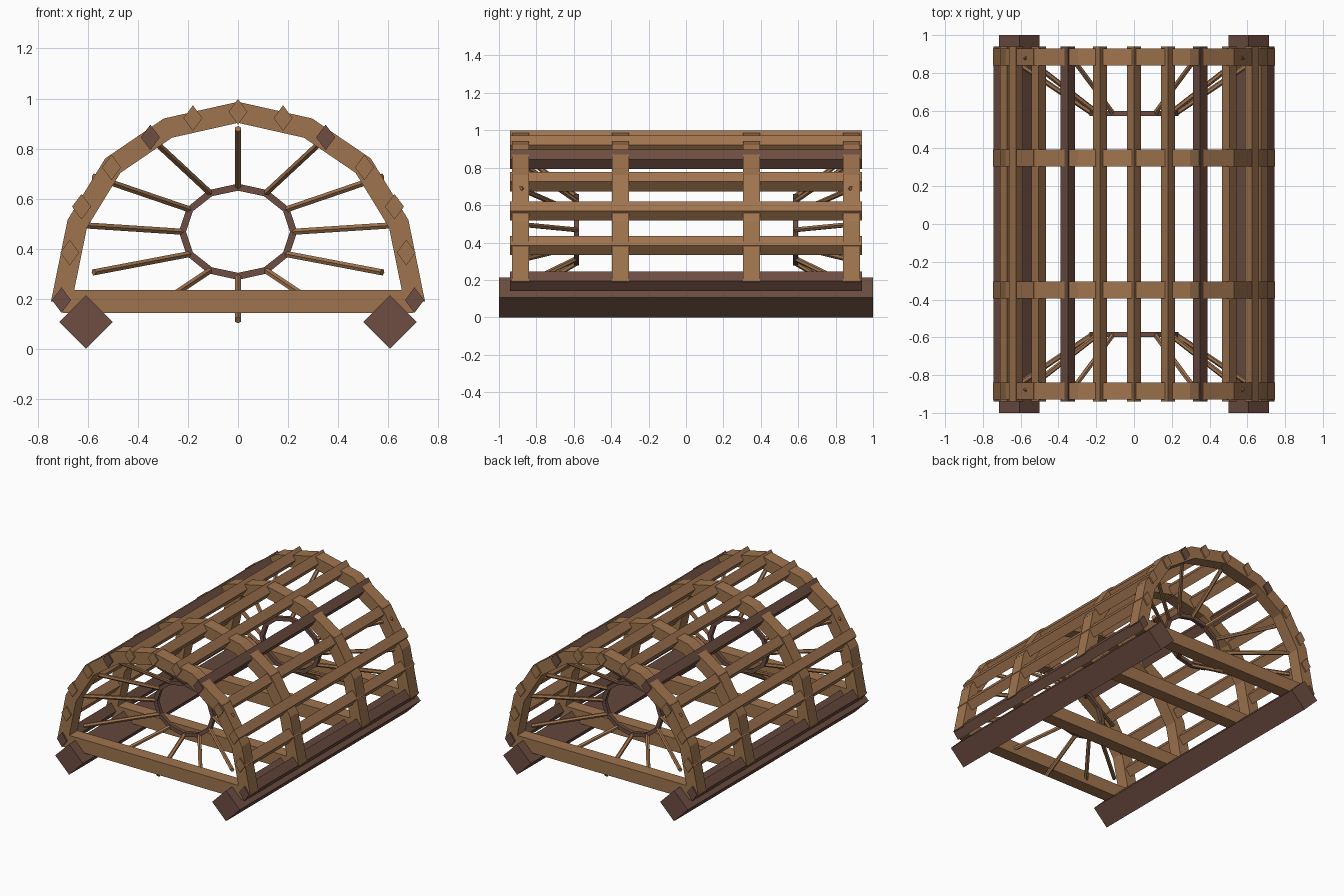
import bpy, bmesh
from math import sin, cos, pi
from mathutils import Vector

if "Cube" in bpy.data.objects:
    bpy.data.objects.remove(bpy.data.objects["Cube"])


def material(name, rgb):
    m = bpy.data.materials.new(name)
    m.use_nodes = True
    m.diffuse_color = (*rgb, 1)
    m.node_tree.nodes["Principled BSDF"].inputs["Base Color"].default_value = (*rgb, 1)
    return m


LIGHT = material("light wood", (0.35, 0.174, 0.077))
DARK = material("dark wood", (0.153, 0.075, 0.053))


def finish(name, bm, mat):
    bmesh.ops.recalc_face_normals(bm, faces=bm.faces)
    mesh = bpy.data.meshes.new(name)
    bm.to_mesh(mesh)
    bm.free()
    mesh.materials.append(mat)
    obj = bpy.data.objects.new(name, mesh)
    bpy.context.collection.objects.link(obj)
    return obj


def add_bar(bm, a, b, section):
    """Prism from a to b; section is a list of (u, v) offsets."""
    a, b = Vector(a), Vector(b)
    d = (b - a).normalized()
    ref = Vector((1, 0, 0)) if abs(d.y) > 0.99 else Vector((0, 1, 0))
    u = (ref - d * ref.dot(d)).normalized()
    v = d.cross(u)
    ends = [[bm.verts.new(p + u * s + v * t) for s, t in section] for p in (a, b)]
    bm.faces.new(ends[0])
    bm.faces.new(ends[1])
    n = len(section)
    for i in range(n):
        j = (i + 1) % n
        bm.faces.new((ends[0][i], ends[0][j], ends[1][j], ends[1][i]))


def diamond(w, h):
    return [(w, 0), (0, h), (-w, 0), (0, -h)]


def box(w, h):
    return [(w, h), (-w, h), (-w, -h), (w, -h)]


def hexagon(r):
    return [(r * cos(k * pi / 3), r * sin(k * pi / 3)) for k in range(6)]


def lengthwise(name, x, z, half, section, mat):
    bm = bmesh.new()
    add_bar(bm, (x, -half, z), (x, half, z), section)
    finish(name, bm, mat)


# Base runners and long slats
SLATS = [(0.18, 0.922, LIGHT), (0.35, 0.845, DARK), (0.505, 0.725, LIGHT),
         (0.625, 0.568, LIGHT), (0.672, 0.385, LIGHT), (0.705, 0.195, DARK)]
for side, s in (("left", 1), ("right", -1)):
    lengthwise(f"{side}_runner", s * 0.607, 0.107, 1, diamond(0.107, 0.107), DARK)
    for i, (x, z, mat) in enumerate(SLATS):
        lengthwise(f"{side}_slat_{i + 1}", s * x, z, 0.94, diamond(0.038, 0.051), mat)
lengthwise("ridge_slat", 0, 0.947, 0.94, diamond(0.038, 0.051), LIGHT)

# Four arches, each with a cross bar at its foot
ARCH = [(0, 0.945), (0.28, 0.882), (0.5, 0.732), (0.642, 0.5), (0.705, 0.19)]
for n, y in enumerate((-0.885, -0.35, 0.35, 0.885)):
    bm = bmesh.new()
    for s in (1, -1):
        for (x0, z0), (x1, z1) in zip(ARCH, ARCH[1:]):
            a, b = Vector((s * x0, y, z0)), Vector((s * x1, y, z1))
            extra = (b - a).normalized() * 0.008
            add_bar(bm, a - extra, b + extra, box(0.045, 0.041))
    finish(f"arch_{n + 1}", bm, LIGHT)
    bm = bmesh.new()
    add_bar(bm, (-0.7, y, 0.19), (0.7, y, 0.19), box(0.045, 0.046))
    finish(f"cross_bar_{n + 1}", bm, LIGHT)

# Entrance funnels: a twelve-sided ring held by twelve spokes at each end
for end, s in (("front", -1), ("back", 1)):
    ring, spokes = bmesh.new(), bmesh.new()
    loops = []
    for k in range(12):
        c, q = cos(k * pi / 6), sin(k * pi / 6)
        loops.append([ring.verts.new((c * (0.222 + g), s * 0.586 + h, 0.468 + q * (0.178 + g)))
                      for g, h in box(0.014, 0.013)])
        add_bar(spokes, (c * 0.222, s * 0.586, 0.468 + q * 0.178),
                (c * 0.665, s * 0.885, 0.497 + q * 0.382), hexagon(0.014))
    for k in range(12):
        p, r = loops[k], loops[(k + 1) % 12]
        for i in range(4):
            j = (i + 1) % 4
            ring.faces.new((p[i], p[j], r[j], r[i]))
    finish(f"{end}_funnel_ring", ring, DARK)
    finish(f"{end}_funnel_spokes", spokes, LIGHT)
